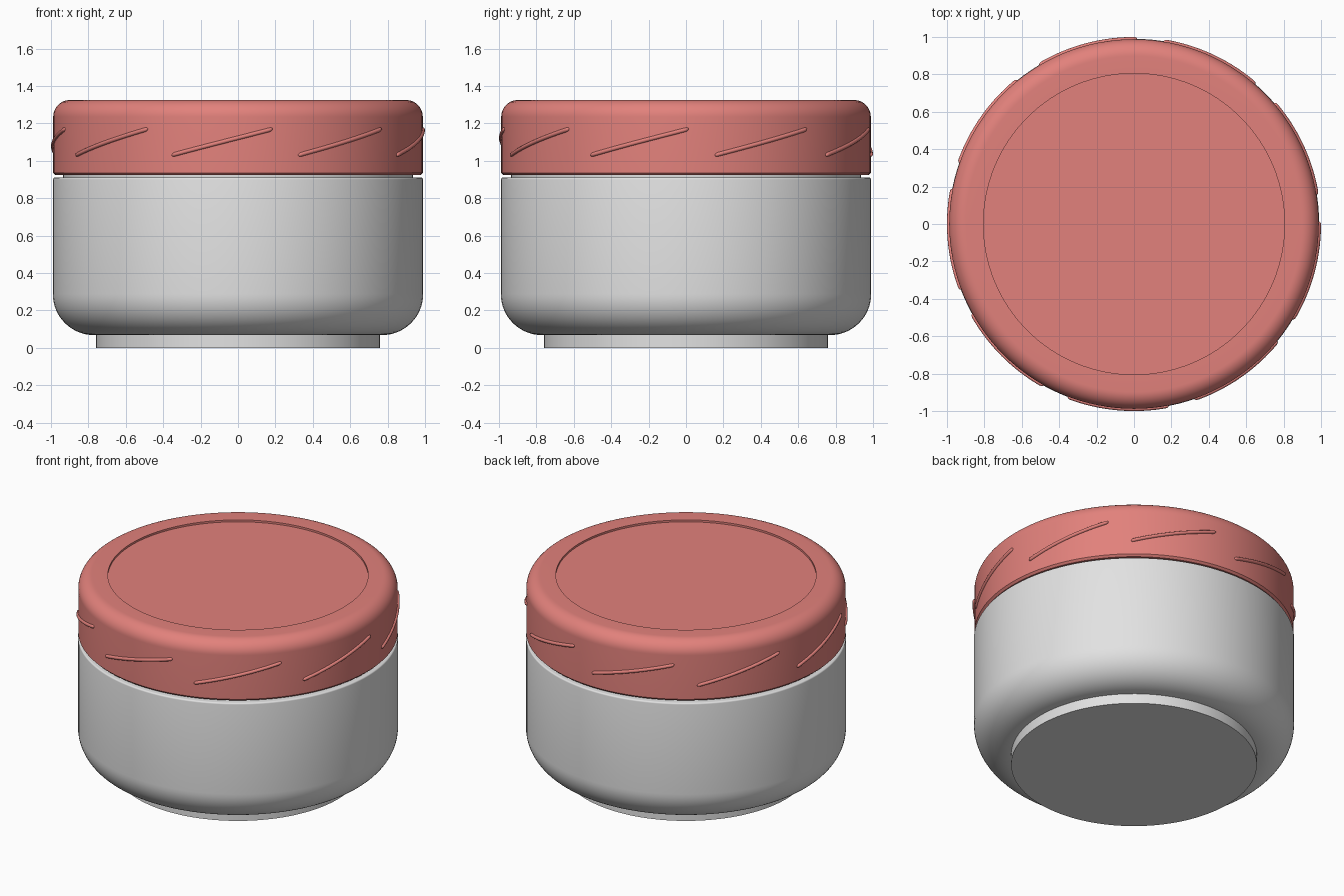
import bpy, bmesh, math

if "Cube" in bpy.data.objects:
    bpy.data.objects.remove(bpy.data.objects["Cube"])

SEG = 128


def material(name, rgb):
    m = bpy.data.materials.new(name)
    m.diffuse_color = (*rgb, 1)
    m.use_nodes = True
    m.node_tree.nodes["Principled BSDF"].inputs["Base Color"].default_value = m.diffuse_color
    return m


GREY = material("light grey", (0.76, 0.76, 0.76))
RED = material("soft red", (0.76, 0.22, 0.20))


def arc(cx, cz, r, a0, a1, n=12):
    return [(cx + r * math.cos(math.radians(a0 + (a1 - a0) * i / n)),
             cz + r * math.sin(math.radians(a0 + (a1 - a0) * i / n))) for i in range(n + 1)]


def finish(bm, name, mat, angle=35):
    bmesh.ops.recalc_face_normals(bm, faces=bm.faces)
    me = bpy.data.meshes.new(name)
    bm.to_mesh(me)
    bm.free()
    me.materials.append(mat)
    ob = bpy.data.objects.new(name, me)
    bpy.context.collection.objects.link(ob)
    bpy.ops.object.select_all(action='DESELECT')
    ob.select_set(True)
    bpy.context.view_layer.objects.active = ob
    bpy.ops.object.shade_smooth_by_angle(angle=math.radians(angle))
    return ob


def lathe(name, profile, mat):
    """Revolve an (r, z) profile, bottom to top, and cap both ends."""
    bm = bmesh.new()
    rings = [[bm.verts.new((r * math.cos(2 * math.pi * i / SEG),
                            r * math.sin(2 * math.pi * i / SEG), z))
              for i in range(SEG)] for r, z in profile]
    for a, b in zip(rings, rings[1:]):
        for i in range(SEG):
            j = (i + 1) % SEG
            bm.faces.new((a[i], a[j], b[j], b[i]))
    bm.faces.new(rings[0])
    bm.faces.new(rings[-1])
    return finish(bm, name, mat)


# Jar: foot, rounded base, wall, shoulder and neck inside the lid
lathe("jar_body",
      [(0.76, 0.0), (0.76, 0.068)]
      + arc(0.77, 0.288, 0.22, -90, 0, 16)
      + arc(0.98, 0.9, 0.01, 0, 90, 4)
      + [(0.935, 0.91), (0.935, 1.0)], GREY)

# Lid: small lower bevel, rounded top edge, shallow recessed disc
lathe("lid",
      [(0.94, 0.923), (0.975, 0.923), (0.988, 0.936)]
      + arc(0.898, 1.235, 0.09, 0, 90, 12)
      + [(0.805, 1.325), (0.805, 1.312)], RED)

# Slanted grip ridges: tapered-end tubes winding around the lid
bm = bmesh.new()
STEPS, SIDES = 24, 10
for k in range(9):
    rings = []
    for s in range(STEPS + 1):
        u = 0.5 - 0.5 * math.cos(math.pi * s / STEPS)
        a = math.radians(-31 + 40 * k + 31.8 * u)
        end = min(u, 1 - u) / 0.03
        rad = 0.012 * (math.sqrt(max(1 - (1 - end) ** 2, 0.01)) if end < 1 else 1)
        z = 1.03 + 0.14 * u
        ring = []
        for i in range(SIDES):
            t = 2 * math.pi * i / SIDES
            r = 0.988 + rad * math.cos(t)
            ring.append(bm.verts.new((r * math.cos(a), r * math.sin(a), z + rad * math.sin(t))))
        rings.append(ring)
    for p, q in zip(rings, rings[1:]):
        for i in range(SIDES):
            j = (i + 1) % SIDES
            bm.faces.new((p[i], p[j], q[j], q[i]))
    bm.faces.new(rings[0])
    bm.faces.new(rings[-1])
finish(bm, "lid_grip_ridges", RED, 60)
